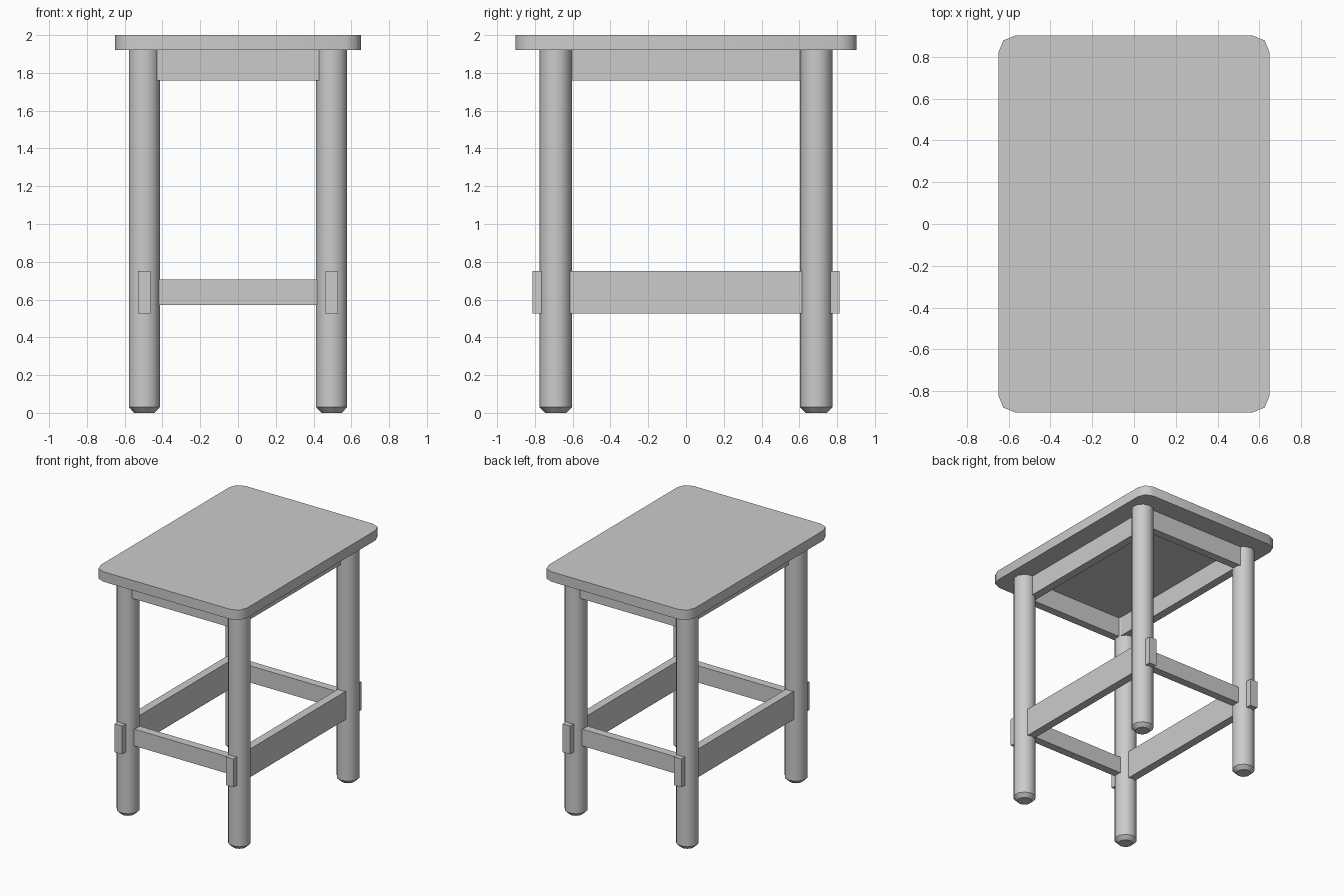
import bpy
import bmesh
import math
from mathutils import Matrix

cube = bpy.data.objects.get("Cube")
if cube:
    bpy.data.objects.remove(cube, do_unlink=True)

GREY = (0.6, 0.6, 0.6, 1)
paint = bpy.data.materials.new("light_grey")
paint.use_nodes = True
paint.diffuse_color = GREY
paint.node_tree.nodes["Principled BSDF"].inputs["Base Color"].default_value = GREY


def add_object(name, bm, smooth_angle=None):
    mesh = bpy.data.meshes.new(name)
    bmesh.ops.recalc_face_normals(bm, faces=bm.faces)
    bm.to_mesh(mesh)
    bm.free()
    mesh.materials.append(paint)
    obj = bpy.data.objects.new(name, mesh)
    bpy.context.collection.objects.link(obj)
    if smooth_angle:
        bpy.ops.object.select_all(action="DESELECT")
        obj.select_set(True)
        bpy.context.view_layer.objects.active = obj
        bpy.ops.object.shade_smooth_by_angle(angle=math.radians(smooth_angle))
    return obj


def box_mesh(x, y, z):
    """Box from (min, max) ranges on each axis."""
    bm = bmesh.new()
    bmesh.ops.create_cube(bm, size=1)
    for v in bm.verts:
        v.co = [(r[0] + r[1]) / 2 + c * (r[1] - r[0]) for r, c in zip((x, y, z), v.co)]
    return bm


# Table top with rounded vertical corners
bm = box_mesh((-0.65, 0.65), (-0.903, 0.903), (1.92, 2))
uprights = [e for e in bm.edges if abs(e.verts[0].co.z - e.verts[1].co.z) > 0.01]
bmesh.ops.bevel(bm, geom=uprights, offset=0.083, segments=2, profile=0.5, affect="EDGES")
add_object("table_top", bm, 50)

LEG_X, LEG_Y, SIDES = 0.496, 0.69, 10


def leg(name, x, y):
    """Ten-sided post with a chamfered foot."""
    bm = bmesh.new()
    rings = []
    for radius, z in ((0.056, 0), (0.086, 0.03), (0.086, 1.92)):
        turn = [math.pi / 2 + 2 * math.pi * i / SIDES for i in range(SIDES)]
        rings.append([bm.verts.new((radius * math.cos(a), radius * math.sin(a), z)) for a in turn])
    for low, high in zip(rings, rings[1:]):
        for i in range(SIDES):
            j = (i + 1) % SIDES
            bm.faces.new((low[i], low[j], high[j], high[i]))
    bm.faces.new(rings[0])
    bm.faces.new(rings[-1])
    bmesh.ops.transform(bm, matrix=Matrix.Translation((x, y, 0)), verts=bm.verts)
    add_object(name, bm, 40)


def span(a, b, sign):
    return tuple(sorted((a * sign, b * sign)))


for y_sign, end in ((-1, "front"), (1, "back")):
    for x_sign, side in ((-1, "right"), (1, "left")):
        leg(f"{end}_{side}_leg", x_sign * LEG_X, y_sign * LEG_Y)

    # Short rails across the width
    add_object(f"{end}_apron", box_mesh((-0.45, 0.45), span(0.671, 0.737, y_sign), (1.76, 1.92)))
    add_object(f"{end}_stretcher", box_mesh((-0.45, 0.45), span(0.657, 0.723, y_sign), (0.57, 0.705)))

# Long rails, the lower ones passing through the legs
for x_sign, side in ((-1, "right"), (1, "left")):
    add_object(f"{side}_apron", box_mesh(span(0.42, 0.487, x_sign), (-0.68, 0.68), (1.76, 1.92)))
    add_object(f"{side}_stretcher", box_mesh(span(0.463, 0.529, x_sign), (-0.813, 0.813), (0.525, 0.752)))
